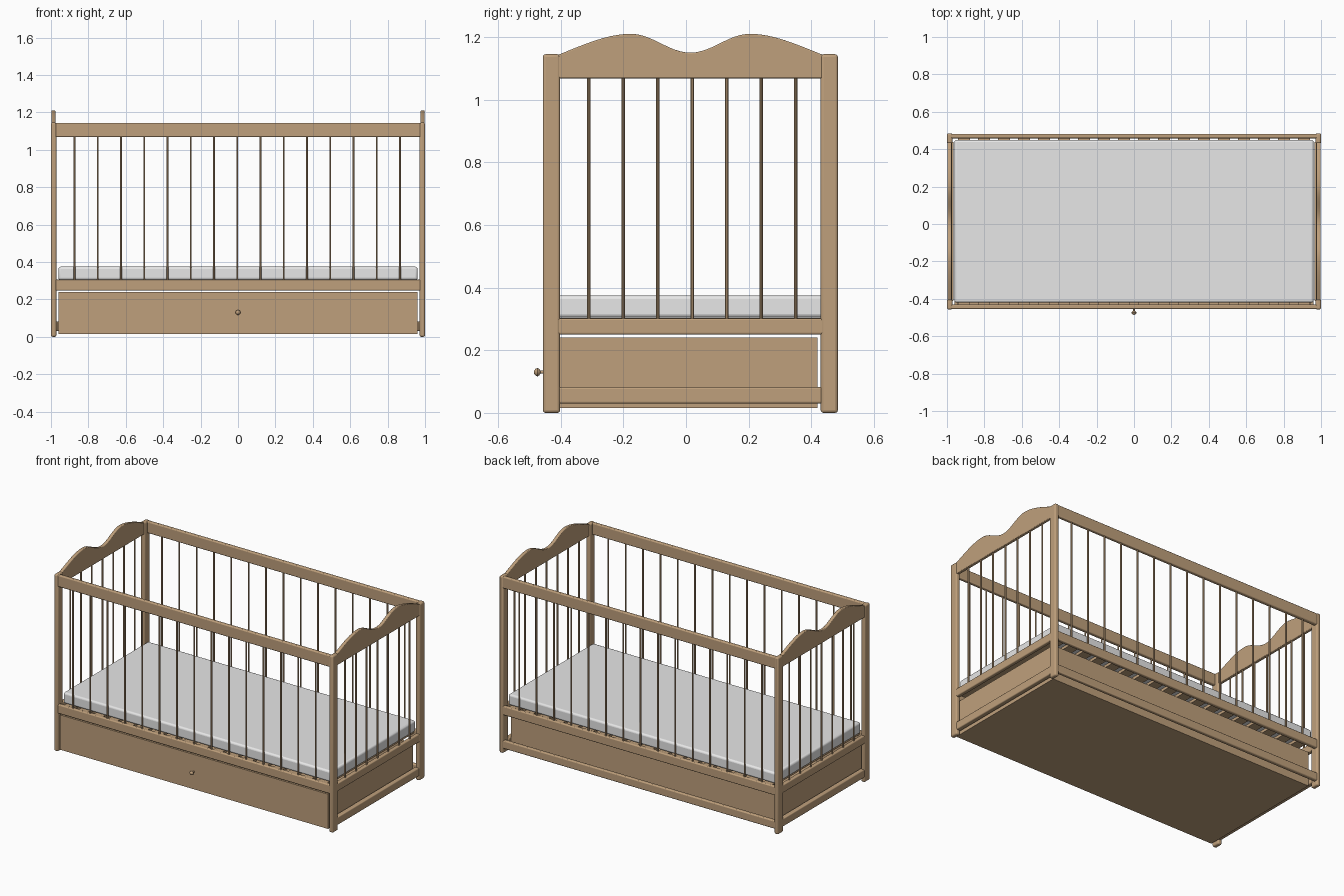
import bpy, bmesh, math
from mathutils import Vector

cube = bpy.data.objects.get("Cube")
if cube:
    bpy.data.objects.remove(cube, do_unlink=True)


def material(name, rgb):
    m = bpy.data.materials.new(name)
    m.use_nodes = True
    m.diffuse_color = (*rgb, 1)
    m.node_tree.nodes["Principled BSDF"].inputs["Base Color"].default_value = (*rgb, 1)
    return m


wood = material("light_wood", (0.52, 0.35, 0.2))
white = material("mattress_white", (0.8, 0.8, 0.8))


def finish(bm, name, mat, bevel=0):
    bmesh.ops.recalc_face_normals(bm, faces=bm.faces)
    mesh = bpy.data.meshes.new(name)
    bm.to_mesh(mesh)
    bm.free()
    mesh.materials.append(mat)
    ob = bpy.data.objects.new(name, mesh)
    bpy.context.collection.objects.link(ob)
    if bevel:
        mod = ob.modifiers.new("rounded_edges", "BEVEL")
        mod.width, mod.segments = bevel, 3
        mod.limit_method = "ANGLE"
    bpy.ops.object.select_all(action="DESELECT")
    ob.select_set(True)
    bpy.context.view_layer.objects.active = ob
    bpy.ops.object.shade_smooth_by_angle(angle=math.radians(35))
    return ob


def add_box(bm, x, y, z):
    """Add a box given its (low, high) range on each axis."""
    verts = bmesh.ops.create_cube(bm, size=1)["verts"]
    for v in verts:
        v.co = Vector([(a + b) / 2 + c * (b - a) for c, (a, b) in zip(v.co, (x, y, z))])


def box(name, x, y, z, mat=wood, bevel=0.006):
    bm = bmesh.new()
    add_box(bm, x, y, z)
    return finish(bm, name, mat, bevel)


def spindles(name, spots, bottom=0.295, top=1.08):
    bm = bmesh.new()
    for x, y in spots:
        verts = bmesh.ops.create_cone(bm, segments=10, radius1=0.0055, radius2=0.0055,
                                      depth=top - bottom)["verts"]
        bmesh.ops.translate(bm, verts=verts, vec=(x, y, (top + bottom) / 2))
    finish(bm, name, wood)


MID = 0.014                   # middle of the frame in y
FRONT, BACK = -0.457, 0.485   # outer faces of the frame
POST = 0.055


def crest_height(y):
    d = abs(y - MID)
    if d < 0.19:
        return 1.15 + 0.03 * (1 - math.cos(math.pi * d / 0.19))
    t = (d - 0.19) / 0.225
    return 1.21 - 0.064 * t * t * (1.6 - 0.6 * t)


def headboard(name, x0, x1):
    """Top board with a double-hump upper edge, extruded through its thickness."""
    bm = bmesh.new()
    low, high = FRONT + POST - 0.01, BACK - POST + 0.01
    steps = 48
    ys = [low + (high - low) * i / steps for i in range(steps + 1)]
    outline = [(low, 1.068)] + [(y, crest_height(y)) for y in ys] + [(high, 1.068)]
    face = bm.faces.new([bm.verts.new((x0, y, z)) for y, z in outline])
    moved = bmesh.ops.extrude_face_region(bm, geom=[face])["geom"]
    bmesh.ops.translate(bm, verts=[v for v in moved if isinstance(v, bmesh.types.BMVert)],
                        vec=(x1 - x0, 0, 0))
    finish(bm, name, wood, 0.004)


# End frames: posts, headboard, rails and spindles
for side, s in (("left", 1), ("right", -1)):
    def span(a, b):
        return tuple(sorted((s * a, s * b)))
    box(side + "_front_post", span(0.971, 1), (FRONT, FRONT + POST), (0, 1.145), bevel=0.009)
    box(side + "_back_post", span(0.971, 1), (BACK - POST, BACK), (0, 1.145), bevel=0.009)
    headboard(side + "_headboard", *span(0.976, 0.997))
    inner = (FRONT + POST - 0.01, BACK - POST + 0.01)
    box(side + "_middle_rail", span(0.972, 0.998), inner, (0.25, 0.302))
    box(side + "_bottom_rail", span(0.965, 0.996), inner, (0.03, 0.082))
    spindles(side + "_spindles", [(s * 0.985, 0.02 + 0.11 * i) for i in range(-3, 4)])

# Long sides: rails and spindles
for side, y in (("front", (-0.454, -0.43)), ("back", (0.458, 0.482))):
    box(side + "_top_rail", (-0.985, 0.985), y, (1.068, 1.143))
    box(side + "_middle_rail", (-0.985, 0.985), y, (0.247, 0.305))
    spindles(side + "_spindles", [(-0.004 + 0.1243 * i, sum(y) / 2) for i in range(-7, 8)])
box("back_bottom_rail", (-0.985, 0.985), (0.458, 0.482), (0.03, 0.082))

# Slatted base and mattress
bm = bmesh.new()
for i in range(18):
    x = -0.91 + i * 1.82 / 17
    add_box(bm, (x - 0.032, x + 0.032), (-0.435, 0.463), (0.285, 0.303))
finish(bm, "base_slats", wood)
box("mattress", (-0.96, 0.96), (-0.42, 0.45), (0.304, 0.375), white, 0.012)

# Open storage drawer
bm = bmesh.new()
add_box(bm, (-0.96, 0.96), (-0.435, 0.42), (0.015, 0.03))
add_box(bm, (-0.96, 0.96), (-0.45, -0.43), (0.015, 0.24))
add_box(bm, (-0.96, 0.96), (0.405, 0.42), (0.015, 0.24))
for s in (-1, 1):
    xs = sorted((s * 0.945, s * 0.96))
    add_box(bm, xs, (-0.435, 0.42), (0.015, 0.24))
finish(bm, "drawer", wood)

# Drawer knob: lathed profile of (distance along axis, radius)
bm = bmesh.new()
profile = [(0, 0.005), (0.016, 0.005), (0.019, 0.010), (0.025, 0.0135),
           (0.031, 0.011), (0.036, 0.005), (0.037, 0)]
verts = [bm.verts.new((r, -0.449 - d, 0.13)) for d, r in profile]
edges = [bm.edges.new(pair) for pair in zip(verts, verts[1:])]
bmesh.ops.spin(bm, geom=verts + edges, cent=(0, 0, 0.13), axis=(0, 1, 0),
               angle=math.tau, steps=20)
bmesh.ops.remove_doubles(bm, verts=bm.verts, dist=0.0001)
finish(bm, "drawer_knob", wood)
